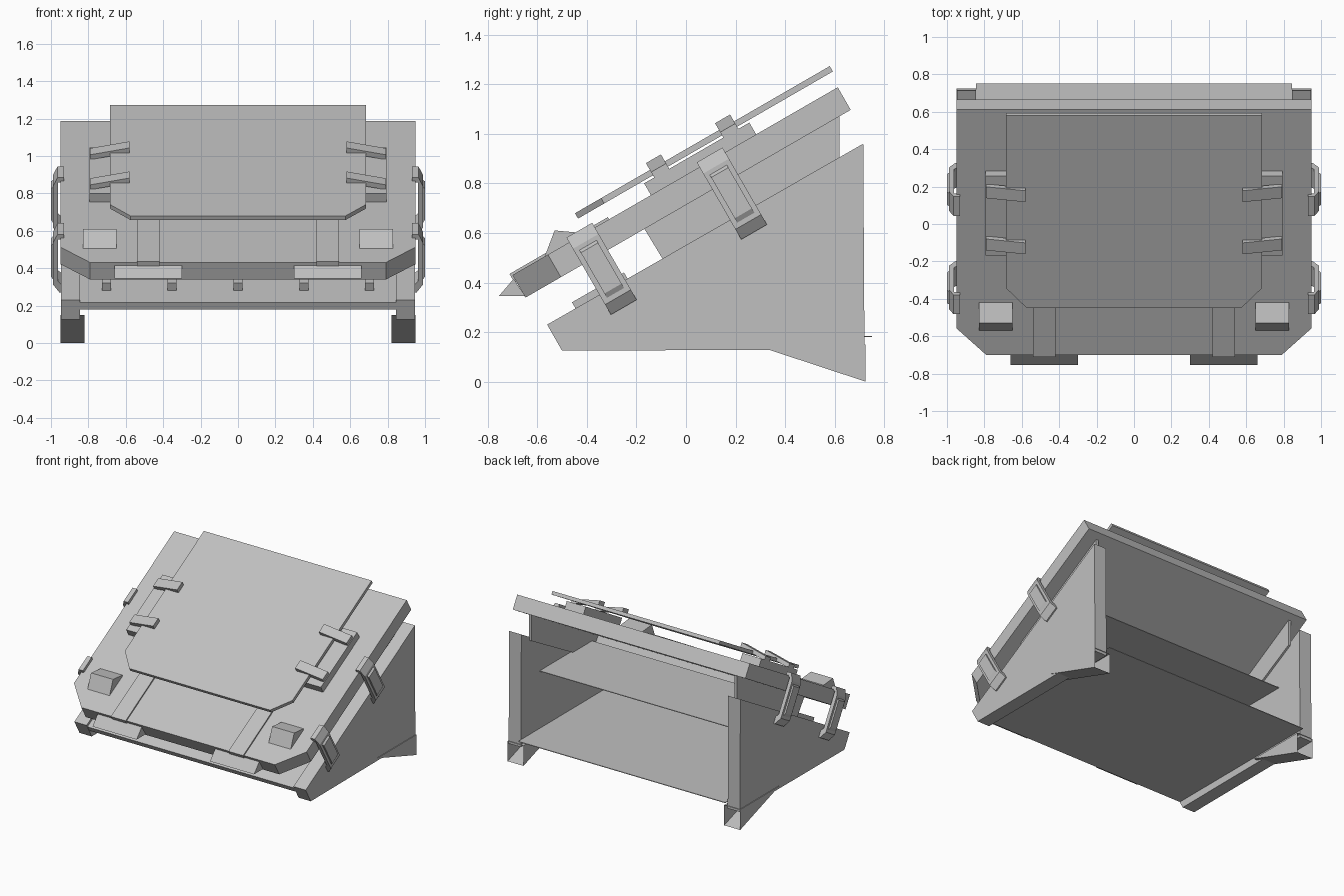
import bpy
import bmesh
from math import sin, cos, radians
from mathutils import Vector

cube = bpy.data.objects.get("Cube")
if cube:
    bpy.data.objects.remove(cube)

# Single flat grey
grey = bpy.data.materials.new("plain_grey")
grey.use_nodes = True
GREY = (0.53, 0.53, 0.53, 1)
grey.diffuse_color = GREY
grey.node_tree.nodes["Principled BSDF"].inputs["Base Color"].default_value = GREY

SLOPE = radians(30)
NORMAL = Vector((0, -sin(SLOPE), cos(SLOPE)))


def tilt(x, u, n):
    """Point on the inclined lid: u runs up the slope, n away from it."""
    return Vector((x, -0.70 + u * cos(SLOPE) - n * sin(SLOPE),
                   0.43 + u * sin(SLOPE) + n * cos(SLOPE)))


def prism(name, loop, offset, open_faces=()):
    """Extrude a closed loop of points by an offset vector."""
    bm = bmesh.new()
    a = [bm.verts.new(p) for p in loop]
    b = [bm.verts.new(Vector(p) + Vector(offset)) for p in loop]
    bm.faces.new(a)
    bm.faces.new(b[::-1])
    for i in range(len(a)):
        j = (i + 1) % len(a)
        if i not in open_faces:
            bm.faces.new((a[i], a[j], b[j], b[i]))
    bmesh.ops.recalc_face_normals(bm, faces=bm.faces)
    mesh = bpy.data.meshes.new(name)
    bm.to_mesh(mesh)
    bm.free()
    mesh.materials.append(grey)
    obj = bpy.data.objects.new(name, mesh)
    bpy.context.collection.objects.link(obj)
    return obj


def side_prism(name, profile, x0, x1, **kw):
    """Extrude a (y, z) profile across x."""
    return prism(name, [(x0, y, z) for y, z in profile], (x1 - x0, 0, 0), **kw)


def tilt_prism(name, profile, x0, x1):
    """Extrude a (u, n) profile across x."""
    return prism(name, [tilt(x0, u, n) for u, n in profile], (x1 - x0, 0, 0))


def tilt_box(name, x0, x1, u0, u1, n0, n1):
    return tilt_prism(name, [(u0, n0), (u1, n0), (u1, n1), (u0, n1)], x0, x1)


def chamfered_plate(name, half, front_half, u0, u_cut, u1, n0, n1):
    right = [(front_half, u0), (half, u_cut), (half, u1)]
    outline = right + [(-x, u) for x, u in reversed(right)]
    return prism(name, [tilt(x, u, n0) for x, u in outline], NORMAL * (n1 - n0))


# Inclined lid and the raised door above it
chamfered_plate("lid", 0.95, 0.79, 0, 0.165, 1.515, -0.105, 0)
chamfered_plate("door", 0.685, 0.575, 0.343, 0.465, 1.53, 0.065, 0.09)

# Inner floor, shelf, front ramp and compartment wall
side_prism("floor", [(-0.53, 0.18), (0.75, 0.18), (0.75, 0.185), (-0.53, 0.185)], -0.845, 0.845)
side_prism("shelf", [(-0.09, 0.605), (0.5, 0.605), (0.5, 0.61), (-0.09, 0.61)], -0.845, 0.845)
side_prism("front_ramp", [(-0.53, 0.18), (-0.55, 0.215), (-0.085, 0.485), (-0.075, 0.465)],
           -0.845, 0.845)
side_prism("compartment_wall", [(-0.17, 0.62), (-0.085, 0.48), (-0.075, 0.485), (-0.16, 0.625)],
           -0.845, 0.845)

# Ribs on the front ramp
for i in range(5):
    x = (i - 2) * 0.352
    side_prism("ramp_rib", [(-0.43, 0.27), (-0.46, 0.32), (-0.25, 0.44), (-0.22, 0.39)],
               x - 0.024, x + 0.024)

for side, s in (("left", 1), ("right", -1)):
    # Side panel, inner wall and open-backed foot
    side_prism(side + "_panel", [(-0.56, 0.23), (-0.5, 0.125), (0.72, 0.13), (0.715, 0.96)],
               s * 0.845, s * 0.945)
    side_prism(side + "_inner_wall",
               [(-0.17, 0.62), (-0.085, 0.5), (0.1, 0.59), (0.62, 0.88), (0.62, 1.08)],
               s * 0.83, s * 0.85)
    side_prism(side + "_foot", [(0.27, 0.15), (0.725, 0), (0.725, 0.15)],
               s * 0.82, s * 0.95, open_faces=(1,))

    # Front hinge strap and cover
    tilt_box(side + "_hinge_strap", s * 0.42, s * 0.54, -0.008, 0.45, -0.03, 0.01)
    side_prism(side + "_hinge_cover", [(-0.755, 0.345), (-0.695, 0.415), (-0.65, 0.345)],
               s * 0.30, s * 0.66)

    # Wedge-shaped lamp
    side_prism(side + "_lamp", [(-0.57, 0.505), (-0.53, 0.61), (-0.42, 0.60), (-0.42, 0.58)],
               s * 0.65, s * 0.83)

    # Door rail and its two sloping arms
    tilt_box(side + "_door_rail", s * 0.64, s * 0.795, 0.645, 1.135, -0.01, 0.055)
    for u in (0.692, 1.014):
        arm = [(0.79, 0.05), (0.79, 0.08), (0.58, 0.122), (0.58, 0.09)]
        prism(side + "_door_arm", [tilt(s * x, u, n) for x, n in arm],
              tilt(0, u + 0.07, 0) - tilt(0, u, 0))

    # Side latches: hooked clasp with a raised face plate
    clasp = [(0.93, 0.022), (0.965, 0.022), (0.988, -0.03), (0.988, -0.29), (0.955, -0.337),
             (0.93, -0.337), (0.93, -0.30), (0.962, -0.27), (0.962, -0.01), (0.93, -0.01)]
    plate = [(0.985, -0.045), (1.0, -0.06), (1.0, -0.25), (0.985, -0.275)]
    for u in (0.324, 0.931):
        for part, profile, width in (("_latch", clasp, 0.12), ("_latch_plate", plate, 0.08)):
            u0 = u - width / 2
            prism(side + part, [tilt(s * x, u0, n) for x, n in profile],
                  tilt(0, u0 + width, 0) - tilt(0, u0, 0))
